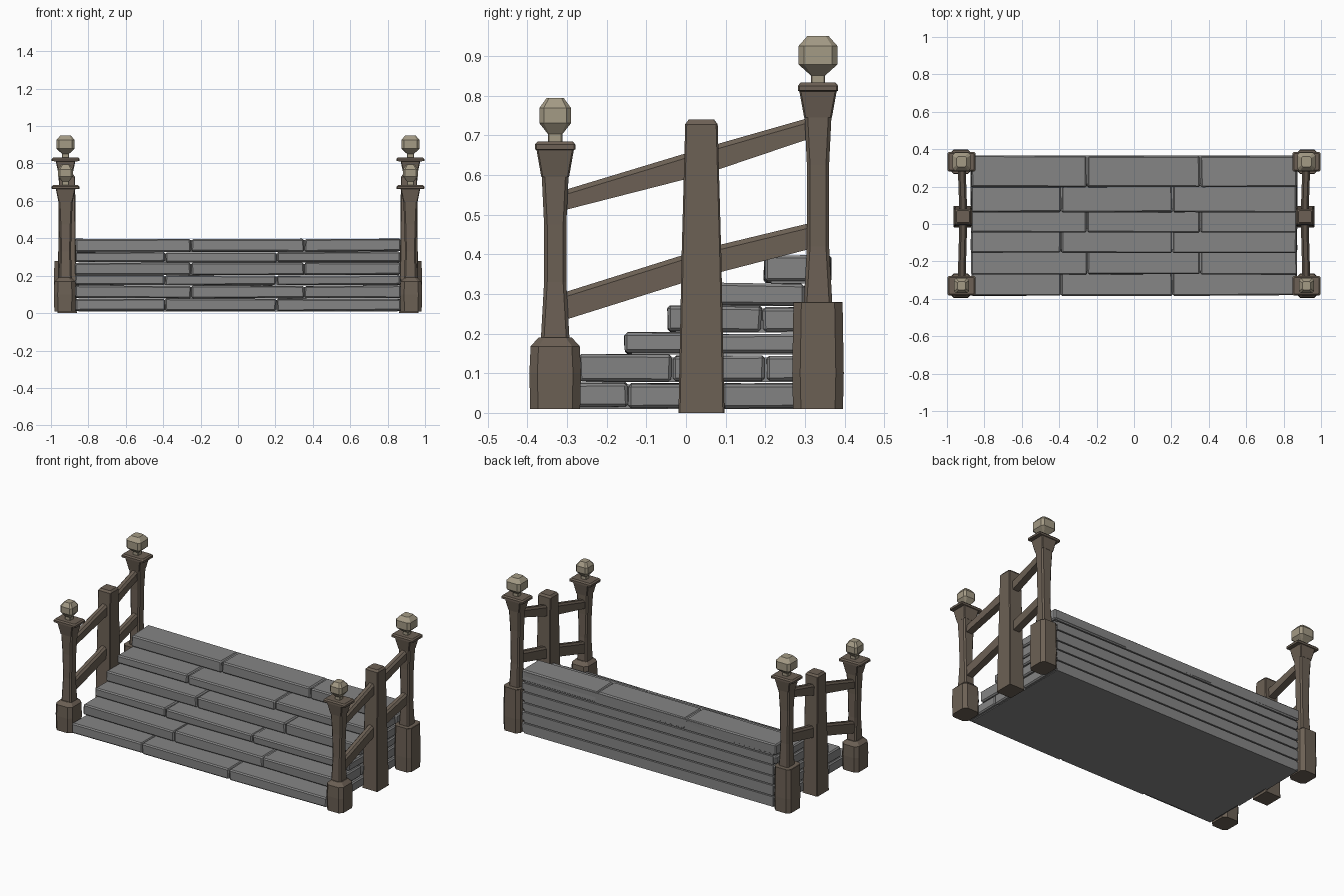
import bpy, bmesh, random

if "Cube" in bpy.data.objects:
    bpy.data.objects.remove(bpy.data.objects["Cube"])
random.seed(4)


def material(name, rgb):
    m = bpy.data.materials.new(name)
    m.diffuse_color = (*rgb, 1)
    m.use_nodes = True
    m.node_tree.nodes["Principled BSDF"].inputs["Base Color"].default_value = m.diffuse_color
    return m


STONE = material("grey stone", (0.235, 0.235, 0.235))
WOOD = material("brown wood", (0.150, 0.118, 0.090))
TAN = material("tan knob", (0.370, 0.325, 0.235))


def finish(bm, name, mat):
    bmesh.ops.recalc_face_normals(bm, faces=bm.faces)
    me = bpy.data.meshes.new(name)
    bm.to_mesh(me)
    bm.free()
    me.materials.append(mat)
    ob = bpy.data.objects.new(name, me)
    bpy.context.collection.objects.link(ob)
    return ob


def loft(name, rings, mat):
    """Skin a list of equal-length point rings, capped at both ends."""
    bm = bmesh.new()
    vs = [[bm.verts.new(p) for p in r] for r in rings]
    n = len(vs[0])
    for a, b in zip(vs, vs[1:]):
        for i in range(n):
            j = (i + 1) % n
            bm.faces.new((a[i], a[j], b[j], b[i]))
    bm.faces.new(vs[0])
    bm.faces.new(vs[-1])
    return finish(bm, name, mat)


def ring(cx, cy, z, hx, hy, c):
    """Horizontal rectangle with cut corners."""
    pts = [(hx, -hy + c), (hx, hy - c), (hx - c, hy), (-hx + c, hy),
           (-hx, hy - c), (-hx, -hy + c), (-hx + c, -hy), (hx - c, -hy)]
    return [(cx + x, cy + y, z) for x, y in pts]


def column(name, cx, cy, sections, mat):
    loft(name, [ring(cx, cy, *s) for s in sections], mat)


def add_box(bm, lo, hi, bevel=0.0, jitter=0.0):
    v = bmesh.ops.create_cube(bm, size=1)["verts"]
    for p in v:
        for k in range(3):
            p.co[k] = (hi[k] if p.co[k] > 0 else lo[k])
            p.co[k] += random.uniform(-jitter, jitter)
    if bevel:
        edges = list({e for p in v for e in p.link_edges})
        bmesh.ops.bevel(bm, geom=edges, offset=bevel, segments=1, affect='EDGES')


# Stone steps: a core plus rows of worn blocks
BACK, SIDE = 0.365, 0.872
fronts = [-0.383, -0.27, -0.155, -0.045, 0.063, 0.197]
levels = [0.01, 0.078, 0.147, 0.203, 0.27, 0.327, 0.397]
for k, y0 in enumerate(fronts):
    z0, z1 = levels[k], levels[k + 1]
    core = bmesh.new()
    add_box(core, (-SIDE + 0.02, y0 + 0.018, z0), (SIDE - 0.02, BACK, z1 - 0.007))
    finish(core, f"step_core_{k + 1}", STONE)
    joints = [-SIDE] + ([-0.39, 0.205] if k % 2 == 0 else [-0.25, 0.355]) + [SIDE]
    depth = min(y0 + 0.235, BACK)
    row = bmesh.new()
    for a, b in zip(joints, joints[1:]):
        add_box(row, (a + 0.002, y0, z0 + 0.003), (b - 0.002, depth, z1 - 0.001), 0.007, 0.003)
    # blocks along both ends behind the front row
    y = depth
    while y < BACK - 0.03:
        y2 = y + 0.235 if y + 0.3 < BACK else BACK
        for s in (-1, 1):
            xs = sorted((s * 0.7, s * SIDE))
            add_box(row, (xs[0], y + 0.003, z0 + 0.003), (xs[1], y2 - 0.002, z1 - 0.004), 0.007, 0.002)
        y = y2
    finish(row, f"step_blocks_{k + 1}", STONE)

# Railings on both sides
for s, side in ((-1, "left"), (1, "right")):
    x = s * 0.922
    # corner posts: position, base top, shaft top, cap top, knob half width
    for tag, cy, zb, zs, zc, r in (("front", -0.33, 0.19, 0.595, 0.685, 0.040),
                                   ("back", 0.333, 0.28, 0.745, 0.833, 0.049)):
        slope = 0.022 if tag == "front" else 0.002
        column(f"{tag}_{side}_post_base", x + s * 0.004, cy,
               [(0.01, 0.056, 0.063, 0.02), (0.1, 0.058, 0.065, 0.02),
                (zb - slope, 0.056, 0.062, 0.02), (zb, 0.056 - slope, 0.064 - slope, 0.015)], WOOD)
        column(f"{tag}_{side}_post_shaft", x, cy,
               [(zb - 0.02, 0.034, 0.037, 0.008), (zb + 0.14, 0.029, 0.028, 0.008),
                (zs - 0.12, 0.033, 0.028, 0.008), (zs + 0.005, 0.038, 0.034, 0.008)], WOOD)
        column(f"{tag}_{side}_post_cap", x, cy,
               [(zs, 0.038, 0.035, 0.004), (zc - 0.022, 0.052, 0.047, 0.004),
                (zc - 0.02, 0.074, 0.051, 0.004), (zc - 0.008, 0.074, 0.051, 0.004),
                (zc, 0.066, 0.044, 0.004)], WOOD)
        h = zc + 0.018
        column(f"{tag}_{side}_knob", x, cy,
               [(zc - 0.005, 0.018, 0.018, 0.003), (h, 0.018, 0.018, 0.003),
                (h + 0.028, r, r, r * 0.28), (h + 0.028 + r * 0.95, r, r, r * 0.28),
                (h + 0.052 + r * 0.97, r * 0.55, r * 0.55, r * 0.15)], TAN)
    # middle post
    column(f"middle_{side}_post", x - s * 0.008, 0.039,
           [(0.0, 0.052, 0.058, 0.004), (0.4, 0.046, 0.050, 0.004),
            (0.728, 0.043, 0.041, 0.004), (0.74, 0.034, 0.032, 0.004)], WOOD)
    # sloping rails: y, x offset, bottom z, top z
    for name, path in (("upper", [(-0.32, 0, 0.508, 0.558), (0.04, -0.01, 0.600, 0.667),
                                  (0.33, 0, 0.698, 0.750)]),
                       ("lower", [(-0.32, 0, 0.230, 0.300), (0.04, -0.01, 0.343, 0.413),
                                  (0.33, 0, 0.418, 0.483)])):
        loft(f"{name}_{side}_rail",
             [[(x + s * dx + u * 0.021, y, z) for u, z in
               ((-1, a), (1, a), (1, b - 0.012), (0.5, b), (-0.5, b), (-1, b - 0.012))]
              for y, dx, a, b in path], WOOD)
